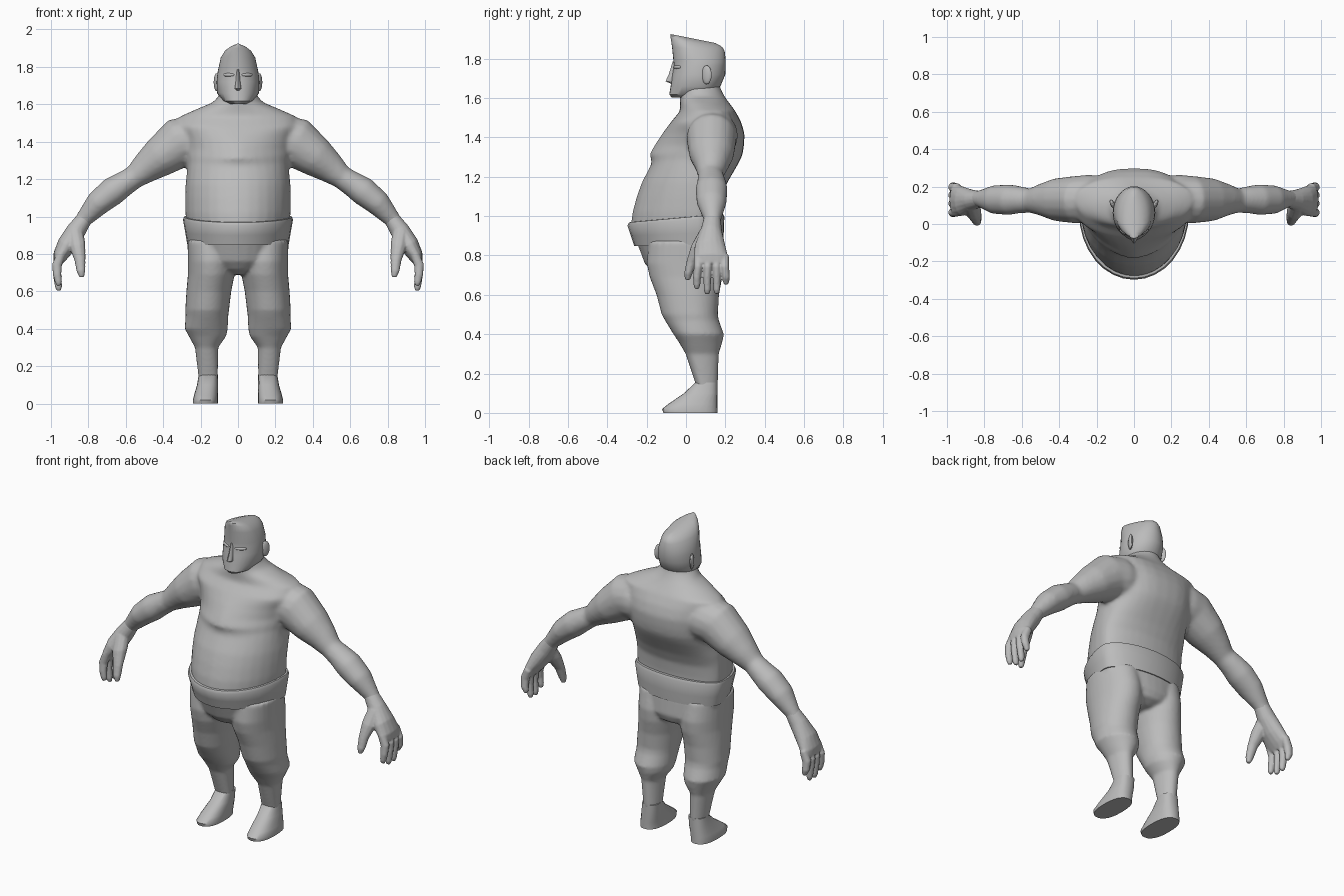
import bpy
import bmesh
from math import sin, cos, pi, copysign
from mathutils import Vector, Matrix

cube = bpy.data.objects.get("Cube")
if cube:
    bpy.data.objects.remove(cube, do_unlink=True)

grey = bpy.data.materials.new("plain grey")
grey.use_nodes = True
tone = (0.5, 0.5, 0.5, 1)
grey.diffuse_color = tone
grey.node_tree.nodes["Principled BSDF"].inputs["Base Color"].default_value = tone


def power(v, e):
    return copysign(abs(v) ** e, v)


def finish(name, bm, angle=0.9):
    """Turn a bmesh into a smooth shaded object."""
    bmesh.ops.recalc_face_normals(bm, faces=bm.faces[:])
    mesh = bpy.data.meshes.new(name)
    bm.to_mesh(mesh)
    bm.free()
    mesh.materials.append(grey)
    ob = bpy.data.objects.new(name, mesh)
    bpy.context.collection.objects.link(ob)
    bpy.ops.object.select_all(action="DESELECT")
    ob.select_set(True)
    bpy.context.view_layer.objects.active = ob
    bpy.ops.object.shade_smooth_by_angle(angle=angle)
    return ob


def blend(ob, voxel, passes):
    """Fuse overlapping shells into one soft skin."""
    remesh = ob.modifiers.new("blend", "REMESH")
    remesh.mode = "VOXEL"
    remesh.voxel_size = voxel
    remesh.use_smooth_shade = True
    soft = ob.modifiers.new("soften", "SMOOTH")
    soft.factor = 0.5
    soft.iterations = passes


def skin(bm, rings):
    """Bridge rings of points and close both ends."""
    loops = [[bm.verts.new(p) for p in ring] for ring in rings]
    n = len(loops[0])
    for a, b in zip(loops, loops[1:]):
        for i in range(n):
            j = (i + 1) % n
            bm.faces.new((a[i], a[j], b[j], b[i]))
    bm.faces.new(loops[0])
    bm.faces.new(loops[-1])


def level(z, half, front, back, mid=0.06, ef=1, eb=1, tilt=0, cx=0, n=32):
    """Horizontal section: separate front and back roundness, optional tilt."""
    pts = []
    for i in range(n):
        a = 2 * pi * i / n
        c, s = cos(a), sin(a)
        e = ef if s < 0 else eb
        x = cx + half * power(c, e)
        y = mid + (mid - front if s < 0 else back - mid) * power(s, e)
        pts.append((x, y, z + tilt * (y - front)))
    return pts


def limb(sections, side=1, n=16):
    """Sections (x, z, radius, y, y radius) set across a path in x and z."""
    rings = []
    for i, (x, z, r, y, ry) in enumerate(sections):
        a, b = sections[max(i - 1, 0)], sections[min(i + 1, len(sections) - 1)]
        t = Vector((b[0] - a[0], b[1] - a[1])).normalized()
        rings.append([(side * (x - t.y * r * cos(2 * pi * k / n)),
                       y + ry * sin(2 * pi * k / n),
                       z + t.x * r * cos(2 * pi * k / n)) for k in range(n)])
    return rings


def blob(name, centre, size, turn):
    """Ellipsoid turned about the vertical."""
    bm = bmesh.new()
    bmesh.ops.create_uvsphere(bm, u_segments=14, v_segments=10, radius=1)
    bmesh.ops.scale(bm, vec=size, verts=bm.verts)
    bmesh.ops.rotate(bm, matrix=Matrix.Rotation(turn, 3, "Z"), verts=bm.verts)
    bmesh.ops.translate(bm, vec=centre, verts=bm.verts)
    finish(name, bm)


# Torso, neck and arms, blended into one skin
arm = [(.16, 1.41, .11, .135, .12), (.24, 1.41, .13, .135, .13),
       (.31, 1.397, .135, .13, .128), (.42, 1.315, .108, .13, .115),
       (.50, 1.255, .082, .13, .085), (.555, 1.21, .063, .125, .065),
       (.61, 1.175, .068, .13, .073), (.67, 1.135, .077, .13, .083),
       (.75, 1.07, .068, .13, .077), (.825, .985, .046, .135, .045),
       (.85, .95, .042, .135, .042)]
bm = bmesh.new()
skin(bm, [level(.88, .265, -.25, .17), level(.95, .275, -.28, .17),
          level(1.02, .282, -.272, .17), level(1.10, .283, -.25, .18),
          level(1.17, .281, -.225, .21, eb=.9), level(1.265, .27, -.176, .265, eb=.8),
          level(1.29, .27, -.176, .278, ef=1.1, eb=.8),
          level(1.312, .275, -.187, .287, ef=1.2, eb=.8),
          level(1.36, .28, -.16, .295, ef=1.3, eb=.8),
          level(1.42, .29, -.12, .298, ef=1.2, eb=.8),
          level(1.48, .31, -.075, .28, eb=.8), level(1.535, .31, -.03, .25, mid=.12, eb=.8),
          level(1.575, .22, -.03, .22, mid=.1), level(1.61, .135, -.032, .195, mid=.1),
          level(1.65, .10, -.03, .175), level(1.70, .09, -.01, .165)])
for side in (1, -1):
    skin(bm, limb(arm, side))
blend(finish("torso_and_arms", bm), 0.012, 8)

# Waist sash, hugging the belly at its upper edge
bm = bmesh.new()
skin(bm, [level(.85, .25, -.235, .15, tilt=.02), level(.847, .272, -.263, .188, tilt=.02),
          level(.90, .282, -.28, .192, tilt=.04), level(.952, .294, -.298, .195, tilt=.09),
          level(.968, .288, -.29, .188, tilt=.09), level(.972, .268, -.265, .16, tilt=.09)])
finish("waist_sash", bm)

# Trousers: seat and both legs with bulging knee cuffs and narrow shins
bm = bmesh.new()
skin(bm, [level(.69, .07, -.11, .12), level(.715, .16, -.17, .17),
          level(.76, .24, -.21, .188), level(.88, .272, -.255, .18)])
for side in (1, -1):
    skin(bm, [level(z, half, front, back, mid=.04 + (.5 - z) * .12, ef=.95, cx=side * cx)
              for z, cx, half, front, back in (
                  (.87, .145, .125, -.19, .17), (.76, .142, .126, -.20, .19),
                  (.69, .143, .125, -.185, .185), (.60, .156, .12, -.15, .168),
                  (.50, .165, .117, -.124, .162), (.47, .166, .114, -.107, .167),
                  (.40, .17, .115, -.064, .193), (.36, .163, .10, -.037, .185),
                  (.30, .168, .062, -.002, .167), (.15, .16, .052, .048, .162),
                  (.10, .16, .046, .06, .155))])
blend(finish("trousers", bm), 0.01, 5)

# Head: wedge shaped, square chin, sloping crown
bm = bmesh.new()
skin(bm, [level(1.602, .05, -.072, .10, ef=.8),
          level(1.618, .083, -.085, .13, ef=.85),
          level(1.66, .112, -.078, .175, ef=.95),
          level(1.72, .114, -.07, .20),
          level(1.765, .11, -.062, .202),
          level(1.79, .106, -.064, .202, tilt=-.03),
          level(1.86, .092, -.071, .198, mid=.03, ef=1.1, tilt=-.1),
          level(1.90, .07, -.077, .188, mid=.01, ef=1.1, tilt=-.17),
          level(1.918, .045, -.08, .172, mid=0, ef=1.1, tilt=-.2),
          level(1.925, .018, -.078, .15, mid=0, ef=1.1, tilt=-.2)])
finish("head", bm, 0.7)

# Nose, a slim wedge
bm = bmesh.new()
skin(bm, [level(1.675, .014, -.08, 0, mid=-.05, n=12),
          level(1.685, .02, -.104, 0, mid=-.05, n=12),
          level(1.72, .014, -.088, 0, mid=-.05, n=12),
          level(1.785, .009, -.068, 0, mid=-.04, n=12)])
finish("nose", bm)

for side, word in ((1, "left"), (-1, "right")):
    blob(word + "_ear", (side * .114, .105, 1.718), (.012, .028, .048), side * -.45)
    blob(word + "_brow", (side * .047, -.042, 1.757), (.036, .014, .011), side * .5)

    # Shoe with a sloping instep
    bm = bmesh.new()
    skin(bm, [level(z, half, front, .16, mid=mid, ef=.85, eb=.8, cx=side * cx, n=24)
              for z, cx, half, front, mid in (
                  (0, .174, .067, -.115, .02), (.02, .174, .067, -.122, .02),
                  (.045, .171, .064, -.09, .04), (.10, .163, .056, -.01, .09),
                  (.155, .159, .051, .048, .105))])
    finish(word + "_shoe", bm)

    # Hand: palm, four fingers and thumb
    bm = bmesh.new()
    skin(bm, limb([(.81, 1.005, .04, .135, .04), (.865, .925, .052, .128, .055),
                   (.915, .85, .052, .122, .078), (.95, .79, .04, .127, .088),
                   (.962, .755, .026, .13, .085)], side))
    for y, tip in ((.062, .632), (.11, .606), (.154, .608), (.197, .655)):
        lean = (y - .13) * .1
        skin(bm, limb([(.945, .80, .024, y, .022), (.968, .74, .027, y, .023),
                       (.967, .69, .023, y + lean, .02),
                       (.96, tip + .018, .019, y + lean, .018),
                       (.957, tip - .002, .012, y + lean, .011)], side, 10))
    skin(bm, limb([(.875, .93, .045, .115, .045), (.86, .85, .045, .07, .045),
                   (.845, .77, .03, .03, .028), (.84, .71, .024, .012, .022),
                   (.835, .676, .013, .008, .013)], side, 10))
    blend(finish(word + "_hand", bm), 0.006, 3)
